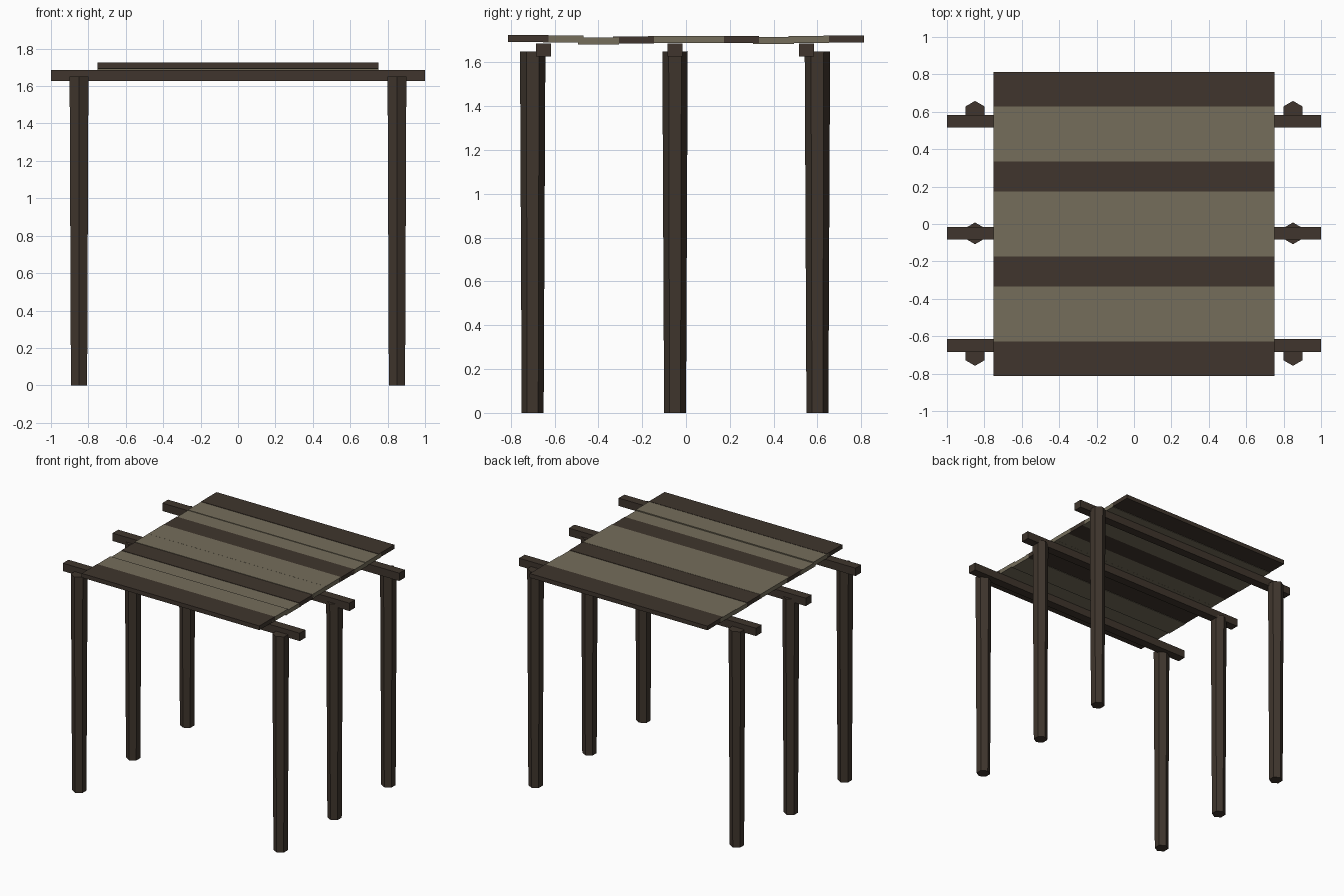
import bpy, math

if "Cube" in bpy.data.objects:
    bpy.data.objects.remove(bpy.data.objects["Cube"])


def material(name, color):
    m = bpy.data.materials.new(name)
    m.diffuse_color = (*color, 1)
    m.use_nodes = True
    m.node_tree.nodes["Principled BSDF"].inputs["Base Color"].default_value = m.diffuse_color
    return m


dark = material("dark_wood", (0.050, 0.036, 0.026))
light = material("weathered_wood", (0.176, 0.153, 0.104))


def box(name, center, size, mat):
    bpy.ops.mesh.primitive_cube_add(size=1, location=center)
    ob = bpy.context.object
    ob.name = name
    ob.scale = size
    bpy.ops.object.transform_apply(location=False, rotation=False, scale=True)
    ob.data.materials.append(mat)


# Hexagonal posts, a little wider at the top, corners pointing along y
for row, y in enumerate((-0.70, -0.05, 0.60)):
    for side, x in (("left", -0.85), ("right", 0.85)):
        bpy.ops.mesh.primitive_cone_add(vertices=6, radius1=0.05, radius2=0.058,
                                        depth=1.65, location=(x, y, 0.825))
        post = bpy.context.object
        post.name = f"{side}_post_{row + 1}"
        post.data.materials.append(dark)

# Cross beams resting on the posts
for row, y in enumerate((-0.65, -0.05, 0.55)):
    box(f"cross_beam_{row + 1}", (0, y, 1.657), (2.0, 0.068, 0.06), dark)

# Overlapping deck planks at uneven heights, every third one dark
heights = (1.709, 1.707, 1.699, 1.702, 1.705, 1.7055, 1.704, 1.701, 1.705, 1.708)
for i, z in enumerate(heights):
    y = (i - 4.5) * 0.16
    box(f"plank_{i + 1}", (0, y, z), (1.5, 0.186, 0.032),
        dark if i % 3 == 0 else light)
